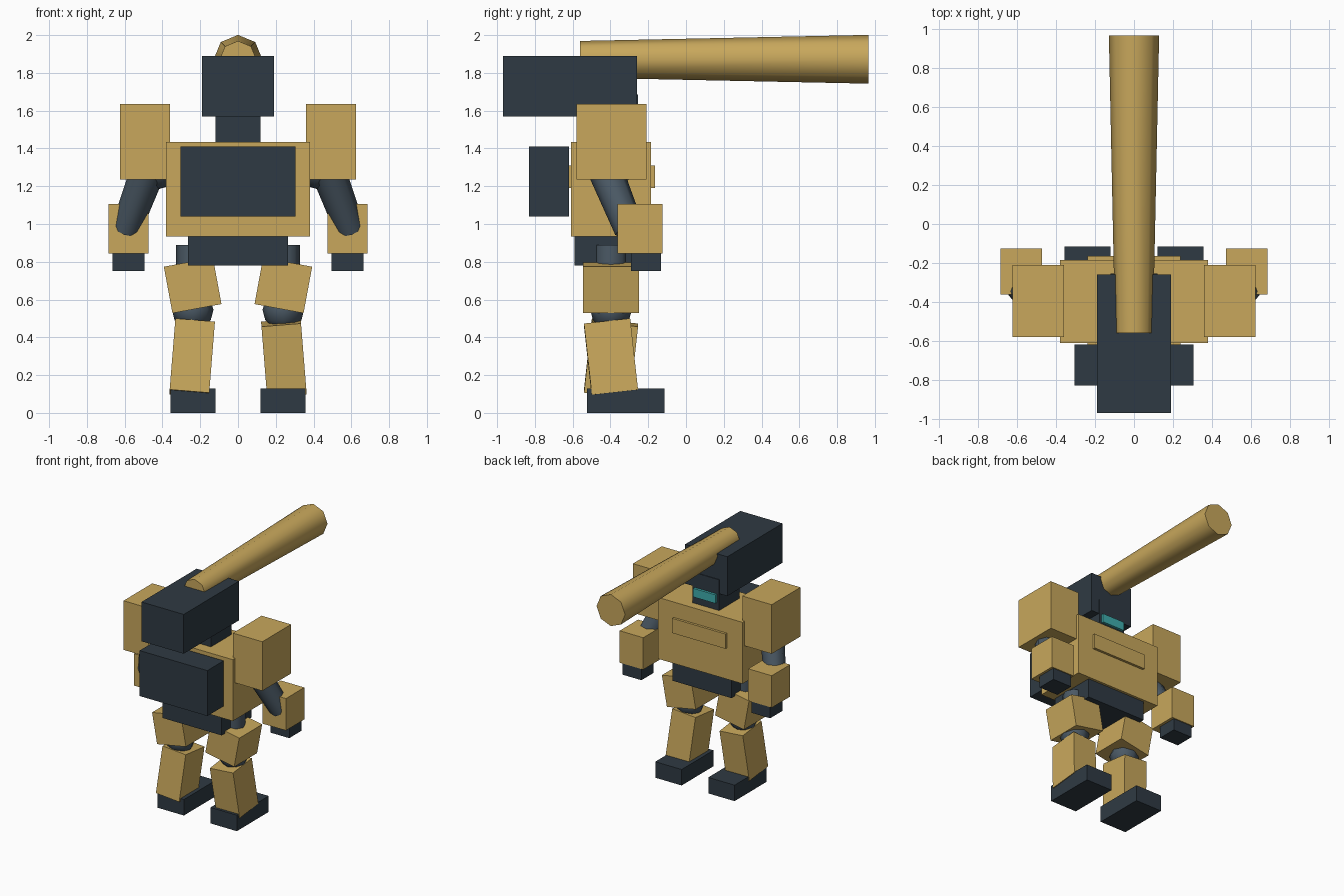
import bpy
from math import radians
from mathutils import Vector

if "Cube" in bpy.data.objects:
    bpy.data.objects.remove(bpy.data.objects["Cube"])


def material(name, rgb):
    m = bpy.data.materials.new(name)
    m.diffuse_color = (*rgb, 1)
    m.use_nodes = True
    m.node_tree.nodes["Principled BSDF"].inputs["Base Color"].default_value = m.diffuse_color
    return m


TAN = material("tan_armour", (0.58, 0.39, 0.107))
DARK = material("dark_metal", (0.028, 0.042, 0.056))
GREY = material("joint_grey", (0.07, 0.10, 0.13))
TEAL = material("visor_teal", (0.05, 0.42, 0.42))


def finish(name, mat, smooth=False):
    ob = bpy.context.object
    ob.name = name
    ob.data.materials.append(mat)
    if smooth:
        bpy.ops.object.shade_smooth_by_angle(angle=radians(50))
    return ob


def box(name, x, y, z, mat, rot=(0, 0, 0)):
    """Box from its (min, max) ranges, turned about its own centre."""
    ranges = (x, y, z)
    bpy.ops.mesh.primitive_cube_add(size=1, location=[(a + b) / 2 for a, b in ranges],
                                    rotation=[radians(r) for r in rot])
    bpy.context.object.scale = [abs(b - a) for a, b in ranges]
    bpy.ops.object.transform_apply(location=False, rotation=False, scale=True)
    return finish(name, mat)


def rod(name, start, end, r1, r2, mat, sides=8):
    """Tapered cylinder between two points."""
    a, b = Vector(start), Vector(end)
    bpy.ops.mesh.primitive_cone_add(vertices=sides, radius1=r1, radius2=r2, depth=(b - a).length,
                                    location=(a + b) / 2,
                                    rotation=(b - a).to_track_quat('Z', 'Y').to_euler())
    return finish(name, mat, True)


def ball(name, centre, r):
    bpy.ops.mesh.primitive_uv_sphere_add(segments=8, ring_count=6, radius=r, location=centre)
    return finish(name, GREY, True)


# Torso, chest band, pelvis and backpack
box("torso", (-0.38, 0.38), (-0.61, -0.185), (0.935, 1.435), TAN)
box("chest_band", (-0.24, 0.24), (-0.62, -0.165), (1.19, 1.31), TAN)
box("pelvis", (-0.265, 0.265), (-0.59, -0.205), (0.78, 0.94), DARK)
box("backpack", (-0.305, 0.305), (-0.83, -0.62), (1.04, 1.41), DARK)

# Head and visor
box("head", (-0.12, 0.12), (-0.52, -0.255), (1.435, 1.685), DARK)
box("visor", (-0.10, 0.10), (-0.30, -0.235), (1.495, 1.565), TEAL)

# Cannon and its housing
box("cannon_housing", (-0.19, 0.19), (-0.97, -0.26), (1.57, 1.89), DARK)
rod("cannon_barrel", (0, -0.56, 1.872), (0, 0.967, 1.872), 0.097, 0.129, TAN)

for s, side in ((-1, "left"), (1, "right")):
    def mx(a, b):
        return (s * a, s * b)

    # Arm
    box(side + "_shoulder", mx(0.36, 0.625), (-0.58, -0.21), (1.235, 1.635), TAN)
    ball(side + "_shoulder_joint", (s * 0.42, -0.40, 1.31), 0.125)
    rod(side + "_upper_arm", (s * 0.455, -0.45, 1.34), (s * 0.594, -0.30, 0.97), 0.095, 0.08, GREY)
    box(side + "_forearm", mx(0.473, 0.685), (-0.362, -0.125), (0.845, 1.105), TAN)
    box(side + "_hand", mx(0.495, 0.665), (-0.29, -0.133), (0.75, 0.85), DARK)

    # Leg: thigh plates splay outward, shins tilt opposite ways
    rod(side + "_thigh_core", (s * 0.24, -0.397, 0.53), (s * 0.24, -0.397, 0.89), 0.085, 0.088, GREY)
    box(side + "_thigh", mx(0.108, 0.372), (-0.545, -0.25), (0.55, 0.80), TAN, (0, s * 10.5, 0))
    ball(side + "_knee", (s * 0.24, -0.397, 0.545), 0.11)
    box(side + "_shin", mx(0.138, 0.348), (-0.52, -0.274), (0.10, 0.48), TAN, (s * 6.3, s * -4.6, 0))
    box(side + "_foot", mx(0.12, 0.357), (-0.525, -0.115), (0, 0.13), DARK)
